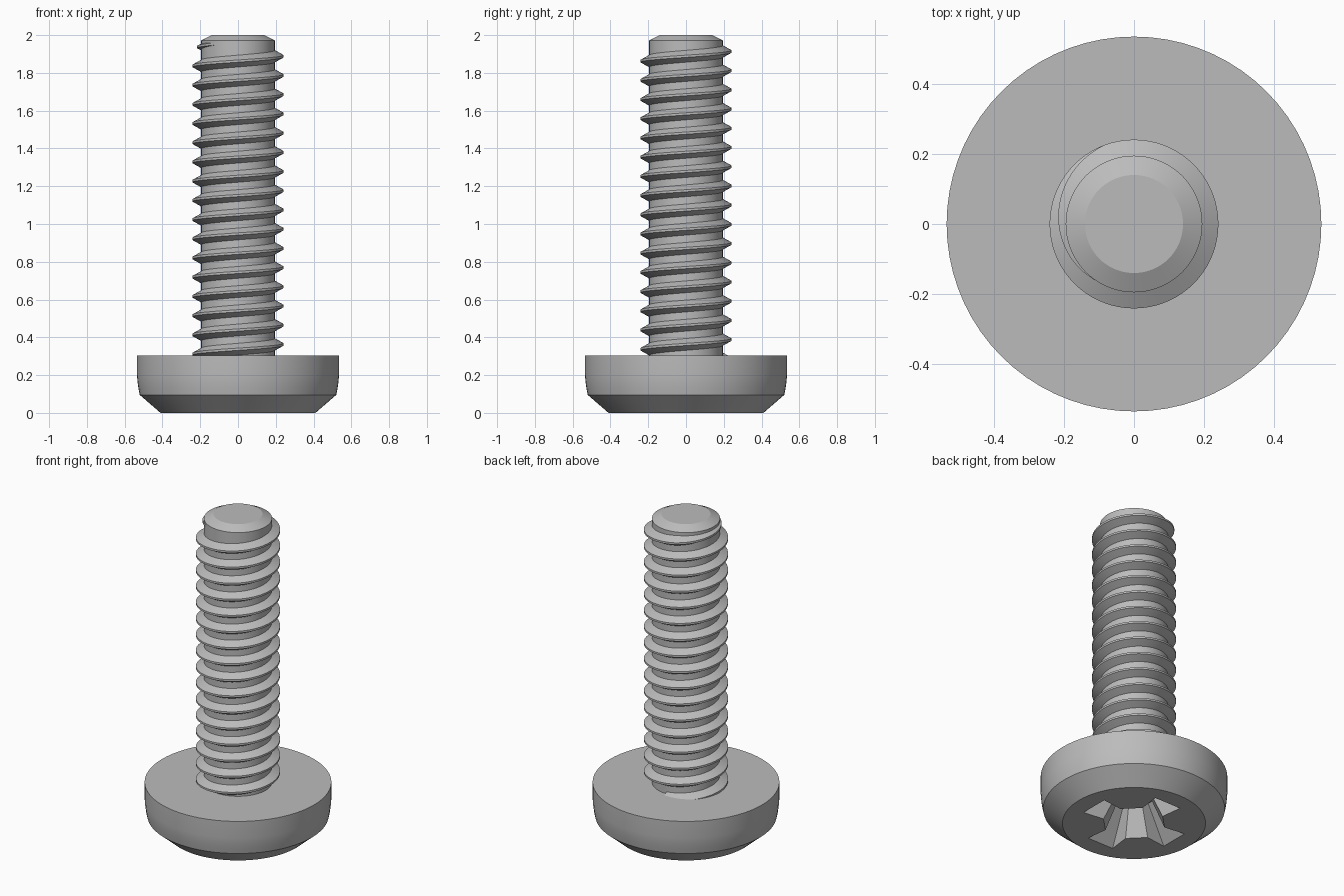
import bpy, bmesh, math
from math import pi, cos, sin, radians

cube = bpy.data.objects.get("Cube")
if cube:
    bpy.data.objects.remove(cube, do_unlink=True)

SEGMENTS = 72
PITCH = 0.1017
ROOT, CREST = 0.195, 0.241

steel = bpy.data.materials.new("grey steel")
steel.use_nodes = True
grey = (0.5, 0.5, 0.5, 1)
steel.diffuse_color = grey
steel.node_tree.nodes["Principled BSDF"].inputs["Base Color"].default_value = grey


def loft(name, loops):
    """Skin a list of closed point loops and cap both ends."""
    bm = bmesh.new()
    rings = [[bm.verts.new(p) for p in loop] for loop in loops]
    n = len(rings[0])
    for a, b in zip(rings, rings[1:]):
        for i in range(n):
            j = (i + 1) % n
            bm.faces.new((a[i], a[j], b[j], b[i]))
    bm.faces.new(rings[0][::-1])
    bm.faces.new(rings[-1])
    bmesh.ops.recalc_face_normals(bm, faces=bm.faces)
    mesh = bpy.data.meshes.new(name)
    bm.to_mesh(mesh)
    bm.free()
    mesh.materials.append(steel)
    obj = bpy.data.objects.new(name, mesh)
    bpy.context.collection.objects.link(obj)
    return obj


def activate(obj):
    bpy.ops.object.select_all(action='DESELECT')
    obj.select_set(True)
    bpy.context.view_layer.objects.active = obj


def smooth(obj):
    activate(obj)
    bpy.ops.object.shade_smooth_by_angle(angle=radians(25))


def lathe(name, profile):
    turn = [2 * pi * i / SEGMENTS for i in range(SEGMENTS)]
    return loft(name, [[(r * cos(a), r * sin(a), z) for a in turn]
                       for r, z in profile])


# Head with a chamfered, slightly rounded rim
head = lathe("head", [(0.41, 0), (0.52, 0.095), (0.527, 0.13), (0.532, 0.165),
                      (0.535, 0.2), (0.535, 0.305)])


# Tapered cross-shaped driver recess, cut into the underside of the head
def cross_loop(t, depth=0.2):
    def mix(a, b):
        return a + (b - a) * t
    end, end_w = mix(0.3, 0.14), mix(0.092, 0.04)
    inner, inner_w = mix(0.165, 0.085), mix(0.075, 0.035)
    arm = [(inner, -inner_w), (end, -end_w), (end, end_w), (inner, inner_w)]
    return [(x * cos(a) - y * sin(a), x * sin(a) + y * cos(a), depth * t)
            for a in (k * pi / 2 for k in range(4)) for x, y in arm]


cutter = loft("recess_cutter", [cross_loop(-0.1), cross_loop(1)])
cutter.hide_render = True
cut = head.modifiers.new("recess", 'BOOLEAN')
cut.operation = 'DIFFERENCE'
cut.solver = 'EXACT'
cut.object = cutter
activate(head)
bpy.ops.object.modifier_apply(modifier=cut.name)
bpy.data.objects.remove(cutter, do_unlink=True)
smooth(head)

# Shank core with a chamfered tip
shank = lathe("shank", [(ROOT, 0.29), (ROOT, 1.972), (0.14, 2.0)])
smooth(shank)


# Right-handed helical thread that fades out near the tip
def thread_section(angle):
    height = max(0.02, min(1, (radians(235) - angle) / radians(125)))
    z = 1.888 + PITCH * angle / (2 * pi)
    flat = 0.006
    base = flat + 0.027 * height
    crest = ROOT + (CREST - ROOT) * height
    root = ROOT - 0.003
    return [(r * cos(angle), r * sin(angle), z + dz) for r, dz in
            ((root, -base), (crest, -flat), (crest, flat), (root, base))]


start, stop, step = -15.75 * 2 * pi, radians(235), 2 * pi / SEGMENTS
count = int((stop - start) / step)
thread = loft("thread", [thread_section(start + (stop - start) * i / count)
                         for i in range(count + 1)])
smooth(thread)
